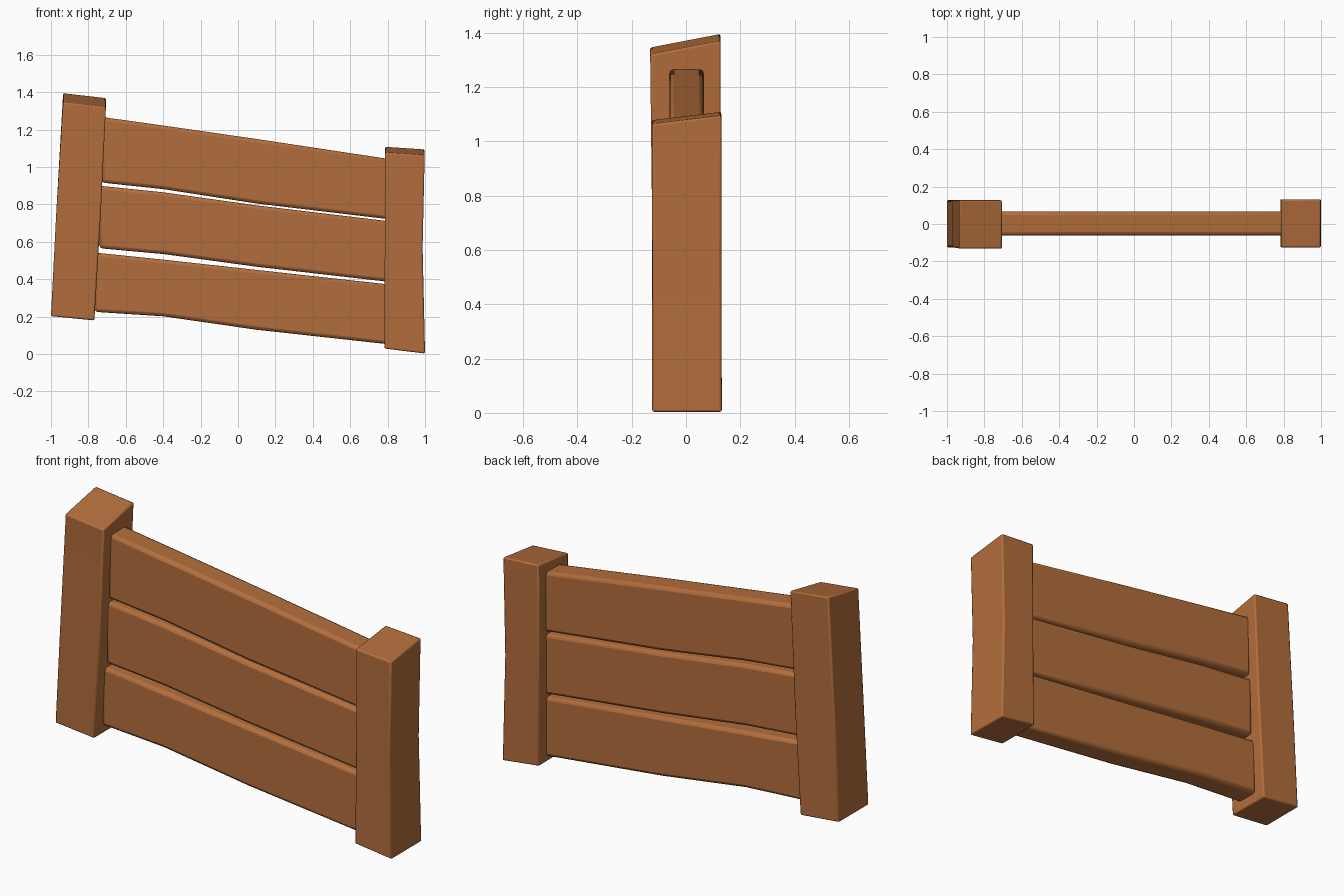
import bpy, bmesh

if "Cube" in bpy.data.objects:
    bpy.data.objects.remove(bpy.data.objects["Cube"])

wood = bpy.data.materials.new("warm brown wood")
wood.diffuse_color = (0.45, 0.155, 0.045, 1)
wood.use_nodes = True
wood.node_tree.nodes["Principled BSDF"].inputs["Base Color"].default_value = wood.diffuse_color


def loft(name, rings, bevel):
    """Closed bar through a series of four-cornered rings, with softened edges."""
    bm = bmesh.new()
    loops = [[bm.verts.new(p) for p in ring] for ring in rings]
    for a, b in zip(loops, loops[1:]):
        for i in range(4):
            j = (i + 1) % 4
            bm.faces.new((a[i], a[j], b[j], b[i]))
    bm.faces.new(loops[0][::-1])
    bm.faces.new(loops[-1])
    bmesh.ops.recalc_face_normals(bm, faces=bm.faces[:])
    mesh = bpy.data.meshes.new(name)
    bm.to_mesh(mesh)
    bm.free()
    mesh.materials.append(wood)
    obj = bpy.data.objects.new(name, mesh)
    bpy.context.collection.objects.link(obj)
    mod = obj.modifiers.new("soft edges", 'BEVEL')
    mod.width, mod.segments = bevel, 2
    mod.limit_method, mod.angle_limit = 'ANGLE', 0.5
    bpy.ops.object.select_all(action='DESELECT')
    obj.select_set(True)
    bpy.context.view_layer.objects.active = obj
    bpy.ops.object.shade_smooth_by_angle(angle=0.6)


def post(name, stations):
    # station: left x, right x, front y, back y, left z, right z, rise towards the back
    loft(name, [[(x0, y0, z0), (x1, y0, z1), (x1, y1, z1 + up), (x0, y1, z0 + up)]
                for x0, x1, y0, y1, z0, z1, up in stations], 0.008)


def plank(name, stations):
    # station: x, lower z, upper z
    y0, y1 = -0.062, 0.066
    loft(name, [[(x, y0, a), (x, y1, a), (x, y1, b), (x, y0, b)]
                for x, a, b in stations], 0.018)


# Leaning posts with tops sloping to the front
post("left_post", [(-1.0, -0.768, -0.125, 0.128, 0.203, 0.18, 0),
                   (-0.972, -0.735, -0.125, 0.128, 0.75, 0.73, 0),
                   (-0.935, -0.706, -0.132, 0.127, 1.346, 1.32, 0.05)])
post("right_post", [(0.782, 1.0, -0.125, 0.132, 0.03, 0.003, 0),
                    (0.785, 0.987, -0.124, 0.130, 0.58, 0.57, 0),
                    (0.787, 0.998, -0.126, 0.130, 1.078, 1.064, 0.031)])

# Three sloping planks between the posts
plank("bottom_plank", [(-0.768, 0.226, 0.543), (-0.4, 0.202, 0.505),
                       (0.1, 0.130, 0.450), (0.8, 0.053, 0.373)])
plank("middle_plank", [(-0.742, 0.566, 0.900), (-0.4, 0.535, 0.865),
                       (0.1, 0.467, 0.795), (0.8, 0.387, 0.711)])
plank("top_plank", [(-0.73, 0.917, 1.268), (-0.4, 0.882, 1.222),
                    (0.1, 0.805, 1.150), (0.8, 0.722, 1.044)])
